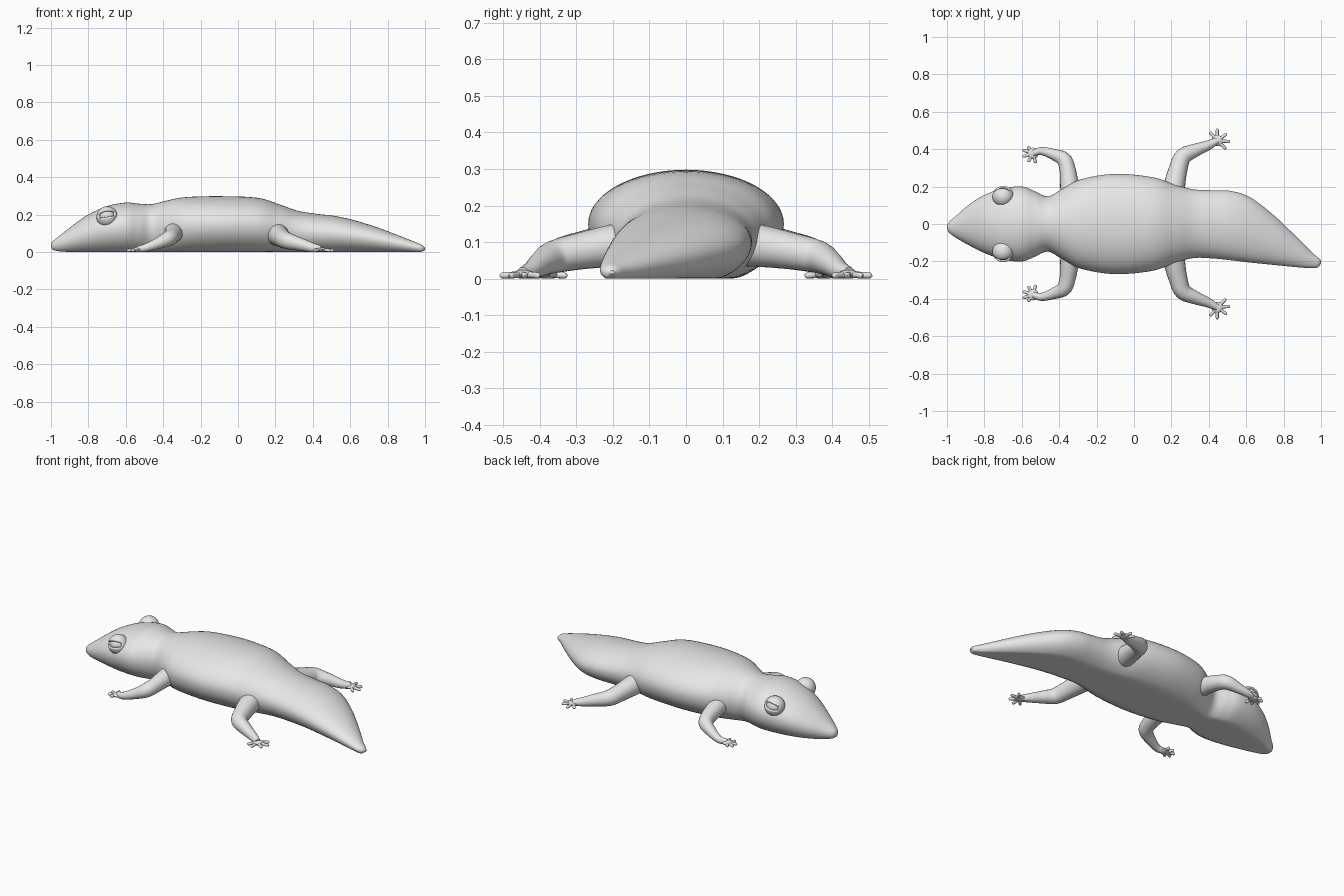
import bpy
import bmesh
from math import sin, cos, tau, radians
from mathutils import Vector, Matrix

cube = bpy.data.objects.get("Cube")
if cube:
    bpy.data.objects.remove(cube)

GREY = (0.8, 0.8, 0.8, 1.0)
skin = bpy.data.materials.new("light grey skin")
skin.use_nodes = True
skin.diffuse_color = GREY
skin.node_tree.nodes["Principled BSDF"].inputs["Base Color"].default_value = GREY


def finish(name, bm, angle=35):
    """Turn a bmesh into a smooth-shaded object."""
    bmesh.ops.recalc_face_normals(bm, faces=bm.faces[:])
    mesh = bpy.data.meshes.new(name)
    bm.to_mesh(mesh)
    bm.free()
    mesh.materials.append(skin)
    obj = bpy.data.objects.new(name, mesh)
    bpy.context.collection.objects.link(obj)
    bpy.ops.object.select_all(action="DESELECT")
    obj.select_set(True)
    bpy.context.view_layer.objects.active = obj
    bpy.ops.object.shade_smooth_by_angle(angle=radians(angle))
    return obj


def spline(points, steps):
    """Catmull-Rom resampling of tuples of any length."""
    pts = [Vector(p) for p in points]
    pts = [pts[0] * 2 - pts[1]] + pts + [pts[-1] * 2 - pts[-2]]
    out = []
    for a, b, c, d in zip(pts, pts[1:], pts[2:], pts[3:]):
        for i in range(steps):
            t = i / steps
            out.append((b * 2 + (c - a) * t + (a * 2 - b * 5 + c * 4 - d) * t ** 2
                        + (b * 3 - a - c * 3 + d) * t ** 3) / 2)
    return out + [pts[-2]]


def loft(bm, rings):
    """Skin a list of equal rings and cap both ends."""
    loops = [[bm.verts.new(co) for co in ring] for ring in rings]
    for lo, hi in zip(loops, loops[1:]):
        for i in range(len(lo)):
            j = (i + 1) % len(lo)
            bm.faces.new((lo[i], lo[j], hi[j], hi[i]))
    bm.faces.new(loops[0])
    bm.faces.new(loops[-1])


def tube(bm, path, steps=5, sides=20):
    """Tapered tube along (x, y, z, radius), flattened on the ground."""
    pts = spline(path, steps)
    rings = []
    for i, p in enumerate(pts):
        along = (pts[min(i + 1, len(pts) - 1)] - pts[max(i - 1, 0)]).to_3d().normalized()
        side = along.cross(Vector((0, 0, 1))).normalized()
        up = side.cross(along)
        ring = []
        for k in range(sides):
            a = tau * k / sides
            co = p.to_3d() + (side * cos(a) + up * sin(a)) * p[3]
            co.z = max(co.z, 0.0)
            ring.append(co)
        rings.append(ring)
    loft(bm, rings)


# Head, trunk and bent tail: x, right edge y, left edge y, bottom z, top z
STATIONS = [
    (-1, -.023, -.017, .03, .036), (-.99, -.045, .01, .012, .058),
    (-.95, -.075, .045, .003, .09), (-.88, -.115, .105, 0, .145),
    (-.8, -.155, .155, 0, .2), (-.7, -.19, .19, 0, .245),
    (-.6, -.2, .2, 0, .264), (-.53, -.175, .175, 0, .258),
    (-.46, -.148, .148, 0, .256), (-.38, -.19, .19, 0, .275),
    (-.28, -.24, .24, 0, .293), (-.1, -.268, .268, 0, .298),
    (.1, -.25, .25, 0, .29), (.22, -.208, .21, 0, .255),
    (.32, -.182, .185, 0, .22), (.42, -.184, .18, 0, .204),
    (.52, -.194, .176, 0, .192), (.62, -.206, .143, 0, .17),
    (.74, -.218, .053, 0, .133), (.86, -.23, -.06, 0, .088),
    (.95, -.236, -.15, 0, .052), (.985, -.23, -.18, .002, .037),
    (1, -.21, -.195, .012, .022)]
SIDES = 64
rings = []
for x, y0, y1, bottom, top in spline(STATIONS, 6):
    bottom = max(bottom, 0)
    mid = (bottom + top) / 2
    ring = []
    for k in range(SIDES):
        a = tau * k / SIDES
        # the lower half is fuller and pressed flat against the ground
        reach = (top - mid) * (1 if sin(a) > 0 else 1.17)
        ring.append((x, (y0 + y1) / 2 + (y1 - y0) / 2 * cos(a),
                     max(mid + reach * sin(a), bottom)))
    rings.append(ring)
bm = bmesh.new()
loft(bm, rings)
finish("body", bm)

# Limb centre lines for the left side, and the toe tips of each foot
LEGS = {
    "front": ([(-.335, .13, .11, .058), (-.345, .21, .1, .05), (-.355, .29, .085, .043),
               (-.375, .345, .07, .04), (-.43, .372, .045, .03),
               (-.495, .39, .022, .021), (-.54, .378, .014, .016)],
              [(-.568, .415), (-.595, .396), (-.596, .36), (-.566, .331), (-.525, .325)]),
    "hind": ([(.2, .11, .1, .065), (.215, .2, .09, .058), (.235, .29, .075, .05),
              (.262, .36, .06, .045), (.33, .395, .042, .035),
              (.395, .42, .024, .026), (.445, .446, .014, .018)],
             [(.405, .492), (.445, .51), (.497, .483), (.514, .44), (.492, .4)]),
}
for side, label in ((1, "left"), (-1, "right")):
    for which, (path, toes) in LEGS.items():
        bm = bmesh.new()
        tube(bm, [(x, y * side, z, r) for x, y, z, r in path])
        finish(f"{label}_{which}_leg", bm)

        # Flat palm with five round-tipped toes
        palm = Vector((path[-1][0], path[-1][1] * side, .012))
        bm = bmesh.new()
        bmesh.ops.create_uvsphere(bm, u_segments=20, v_segments=12, radius=1,
                                  matrix=Matrix.Translation(palm) @ Matrix.Diagonal((.03, .03, .012, 1)))
        for tx, ty in toes:
            tip = Vector((tx, ty * side, .008))
            mid = palm.lerp(tip, .6)
            end = palm.lerp(tip, .9)
            tube(bm, [(*palm, .009), (*mid, .0085), (*end, .008), (*tip, .002)], 4, 12)
        finish(f"{label}_{which}_foot", bm)

    # Eyeball showing through a slit between two thick eyelids
    centre = Vector((-.7, .147 * side, .187))
    place = Matrix.Translation(centre) @ Matrix.Rotation(radians(-8), 4, "Y")
    bm = bmesh.new()
    bmesh.ops.create_uvsphere(bm, u_segments=32, v_segments=16, radius=.047, matrix=place)
    finish(f"{label}_eyeball", bm)

    bm = bmesh.new()
    bmesh.ops.create_uvsphere(bm, u_segments=36, v_segments=24, radius=.057,
                              matrix=Matrix.Rotation(radians(90), 4, "Y"))
    slit = []
    for face in bm.faces:
        c = face.calc_center_median()
        outward = c.y * side
        if outward > 0 and -.05 < c.z / outward < .75 and abs(c.x) < .046:
            slit.append(face)
    bmesh.ops.delete(bm, geom=slit, context="FACES")
    bmesh.ops.transform(bm, matrix=place, verts=bm.verts[:])
    lids = finish(f"{label}_eyelids", bm)
    thick = lids.modifiers.new("lid thickness", "SOLIDIFY")
    thick.thickness = .012
    thick.offset = -1
